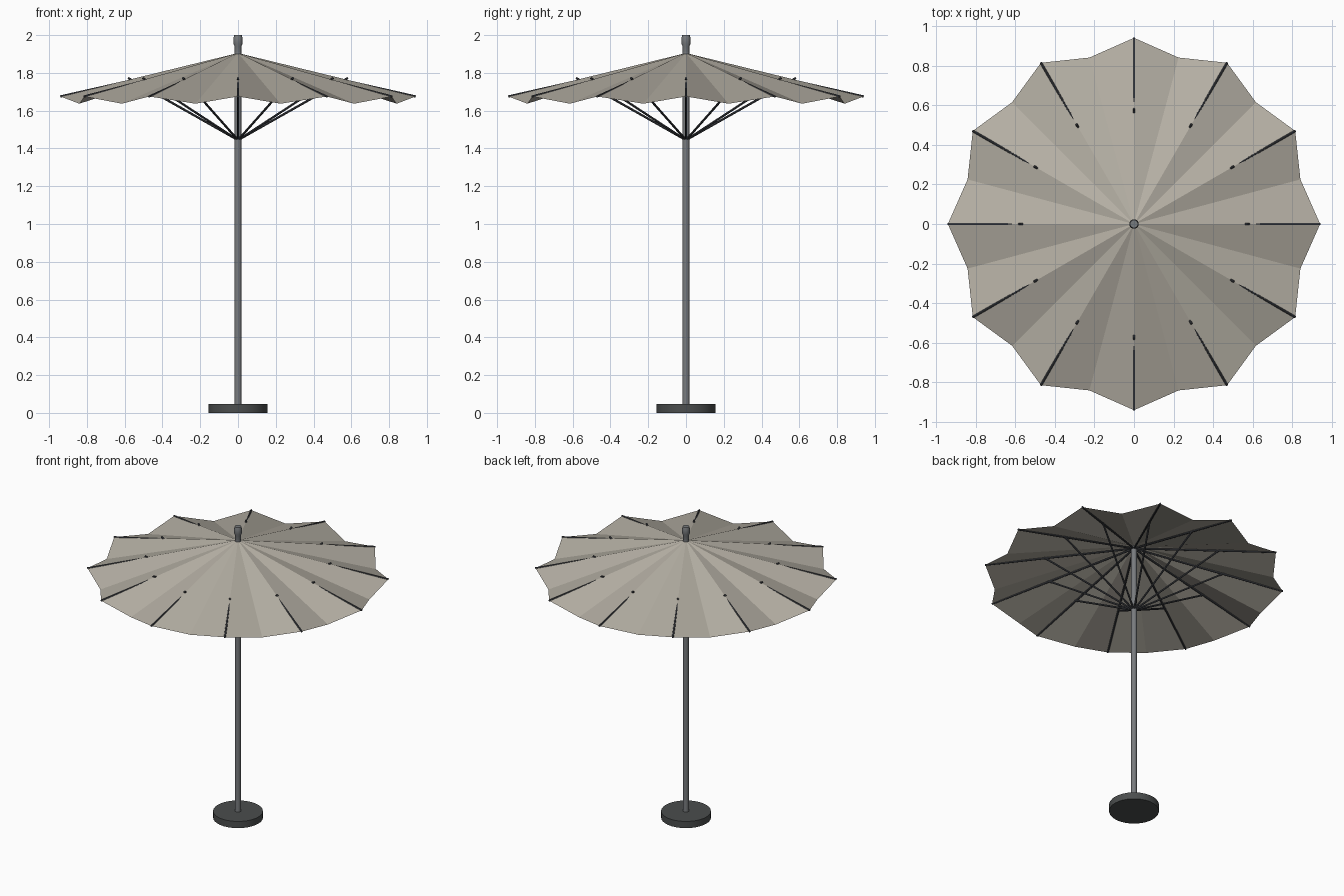
import bpy, bmesh, math
from mathutils import Vector

if "Cube" in bpy.data.objects:
    bpy.data.objects.remove(bpy.data.objects["Cube"])

N = 12


def mat(name, c):
    m = bpy.data.materials.new(name)
    m.diffuse_color = (*c, 1)
    m.use_nodes = True
    m.node_tree.nodes["Principled BSDF"].inputs["Base Color"].default_value = m.diffuse_color
    return m


fabric = mat("fabric", (0.46, 0.43, 0.37))
steel = mat("steel", (0.19, 0.20, 0.21))
dark = mat("dark_metal", (0.06, 0.065, 0.075))
stone = mat("base_grey", (0.07, 0.075, 0.075))


def finish(name, bm, material, smooth=False):
    bmesh.ops.recalc_face_normals(bm, faces=bm.faces)
    me = bpy.data.meshes.new(name)
    bm.to_mesh(me)
    bm.free()
    me.materials.append(material)
    ob = bpy.data.objects.new(name, me)
    bpy.context.collection.objects.link(ob)
    if smooth:
        bpy.ops.object.select_all(action='DESELECT')
        ob.select_set(True)
        bpy.context.view_layer.objects.active = ob
        bpy.ops.object.shade_smooth_by_angle(angle=math.radians(35))
    return ob


def lathe(name, profile, sides, material):
    bm = bmesh.new()
    rings = [[bm.verts.new((r * math.cos(2 * math.pi * i / sides),
                            r * math.sin(2 * math.pi * i / sides), z))
              for i in range(sides)] for r, z in profile]
    for a, b in zip(rings, rings[1:]):
        for i in range(sides):
            j = (i + 1) % sides
            bm.faces.new((a[i], a[j], b[j], b[i]))
    bm.faces.new(rings[0][::-1])
    bm.faces.new(rings[-1])
    return finish(name, bm, material, True)


def rod(name, p, q, r):
    p, q = Vector(p), Vector(q)
    bm = bmesh.new()
    bmesh.ops.create_cone(bm, cap_ends=True, segments=8, radius1=r, radius2=r,
                          depth=(q - p).length)
    rot = (q - p).to_track_quat('Z', 'Y').to_matrix()
    bmesh.ops.rotate(bm, verts=bm.verts, cent=(0, 0, 0), matrix=rot)
    bmesh.ops.translate(bm, verts=bm.verts, vec=(p + q) / 2)
    return finish(name, bm, dark, True)


# Base, pole and finial
lathe("base", [(0.155, 0), (0.155, 0.046)], 32, stone)
lathe("pole", [(0.018, 0.04), (0.018, 1.91)], 16, steel)
lathe("finial", [(0.017, 1.89), (0.018, 1.94), (0.024, 1.955),
                 (0.024, 1.985), (0.020, 2.0)], 16, steel)

# Canopy: rib tips alternate with lower, drawn-in valley points
bm = bmesh.new()
apex = bm.verts.new((0, 0, 1.905))
rim = []
for i in range(2 * N):
    a = math.pi * i / N
    r, z = (0.94, 1.675) if i % 2 == 0 else (0.87, 1.637)
    rim.append(bm.verts.new((r * math.cos(a), r * math.sin(a), z)))
for i in range(2 * N):
    bm.faces.new((apex, rim[i], rim[(i + 1) % (2 * N)]))
finish("canopy", bm, fabric)

# Ribs under the cloth and struts whose ends poke through it
for i in range(N):
    a = 2 * math.pi * i / N
    c, s = math.cos(a), math.sin(a)
    rod(f"rib_{i + 1}", (0.01 * c, 0.01 * s, 1.885),
        (0.941 * c, 0.941 * s, 1.675), 0.006)
    rod(f"strut_{i + 1}", (0.005 * c, 0.005 * s, 1.447),
        (0.582 * c, 0.582 * s, 1.773), 0.006)
